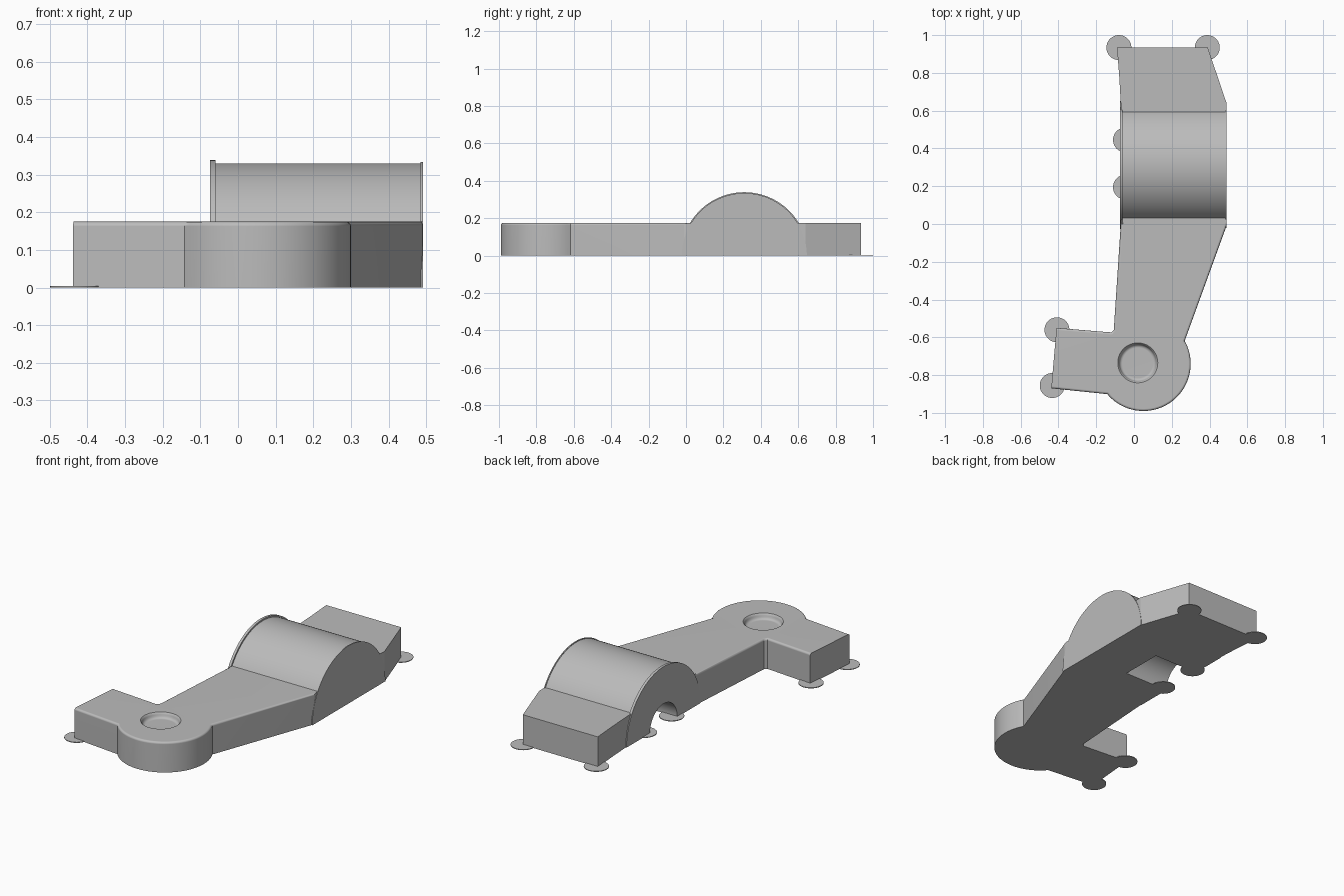
import bpy, bmesh, math
from mathutils import Matrix

cube = bpy.data.objects.get("Cube")
if cube:
    bpy.data.objects.remove(cube, do_unlink=True)

GREY = (0.5, 0.5, 0.5, 1)
grey = bpy.data.materials.new("plain grey")
grey.use_nodes = True
grey.diffuse_color = GREY
grey.node_tree.nodes["Principled BSDF"].inputs["Base Color"].default_value = GREY

SLAB_TOP = 0.175


def finish(bm, name):
    bmesh.ops.recalc_face_normals(bm, faces=bm.faces)
    mesh = bpy.data.meshes.new(name)
    bm.to_mesh(mesh)
    bm.free()
    obj = bpy.data.objects.new(name, mesh)
    bpy.context.collection.objects.link(obj)
    mesh.materials.append(grey)
    return obj


def prism(outline, z0, z1):
    """Extrude a plan outline upward."""
    bm = bmesh.new()
    base = bm.faces.new([bm.verts.new((x, y, z0)) for x, y in outline])
    top = bmesh.ops.extrude_face_region(bm, geom=[base], use_keep_orig=True)
    for v in top["geom"]:
        if isinstance(v, bmesh.types.BMVert):
            v.co.z = z1
    return bm


def arc(cx, cy, r, start, end, steps):
    angles = [math.radians(start + (end - start) * i / steps) for i in range(steps + 1)]
    return [(cx + r * math.cos(a), cy + r * math.sin(a)) for a in angles]


def half_round(name, r, x0, x1, base=0):
    """Half cylinder lying along x over the arch centre."""
    outline = arc(0, 0, r, 0, 180, 64)
    if base:
        outline += [(-r, base), (r, base)]
    bm = prism(outline, x0, x1)
    turn = Matrix(((0, 0, 1, 0), (1, 0, 0, 0.312), (0, 1, 0, 0), (0, 0, 0, 1)))
    bmesh.ops.transform(bm, matrix=turn, verts=bm.verts)
    return finish(bm, name)


def activate(obj):
    bpy.ops.object.select_all(action='DESELECT')
    obj.select_set(True)
    bpy.context.view_layer.objects.active = obj


def cut(obj, cutter):
    mod = obj.modifiers.new("cut", 'BOOLEAN')
    mod.operation, mod.solver, mod.object = 'DIFFERENCE', 'EXACT', cutter
    activate(obj)
    bpy.ops.object.modifier_apply(modifier=mod.name)
    bpy.data.objects.remove(cutter, do_unlink=True)


def smooth(obj):
    activate(obj)
    bpy.ops.object.shade_smooth_by_angle(angle=math.radians(35))
    mod = obj.modifiers.new("weighted normals", 'WEIGHTED_NORMAL')
    mod.keep_sharp = True


# Front arm: side block, round head and widening arm
arm_outline = [(-0.438, -0.87)]
arm_outline += arc(0.05, -0.74, 0.25, -140, 29, 40)
arm_outline += [(0.49, -0.01), (0.487, 0.05), (-0.068, 0.05), (-0.07, 0),
                (-0.107, -0.56), (-0.12, -0.574), (-0.41, -0.55)]
bm = prism(arm_outline, 0, SLAB_TOP)


def rounded(edge):
    a, b = (v.co for v in edge.verts)
    on_top = min(a.z, b.z) > SLAB_TOP - 0.001
    return on_top and max(a.y, b.y) < 0.01 and max(a.x, b.x) > -0.4


bmesh.ops.bevel(bm, geom=[e for e in bm.edges if rounded(e)], offset=0.012,
                segments=4, profile=0.5, affect='EDGES')
front_arm = finish(bm, "front_arm")

# Round dimple with a softened lip in the head
bm = bmesh.new()
rings = []
for r, z in [(0.08, 0.143), (0.09, 0.146), (0.096, 0.153), (0.098, 0.162),
             (0.101, 0.17), (0.106, SLAB_TOP), (0.106, 0.2)]:
    rings.append([bm.verts.new((x, y, z)) for x, y in arc(0.02, -0.735, r, 0, 360, 48)[:-1]])
for low, high in zip(rings, rings[1:]):
    for i in range(48):
        j = (i + 1) % 48
        bm.faces.new((low[i], low[j], high[j], high[i]))
bm.faces.new(rings[0])
bm.faces.new(rings[-1])
cut(front_arm, finish(bm, "dimple_cutter"))
smooth(front_arm)

# Rear block, tapering toward the back
finish(prism([(-0.068, 0.57), (0.487, 0.57), (0.49, 0.64), (0.39, 0.935),
              (-0.09, 0.935), (-0.078, 0.78), (-0.07, 0.64)], 0, SLAB_TOP), "rear_block")

# Barrel arch and its end plates, with a blind arched opening on one side
barrel = half_round("barrel_arch", 0.33, -0.065, 0.488)
rim = half_round("open_end_rim", 0.339, -0.075, -0.06)
for part in (barrel, rim):
    cut(part, half_round("opening_cutter", 0.125, -0.2, 0.21, -0.1))
    smooth(part)
smooth(half_round("closed_end_plate", 0.334, 0.485, 0.491))

# Thin round pads under the corners
pads = [(-0.08, 0.934), (0.388, 0.934), (-0.045, 0.445), (-0.045, 0.195),
        (-0.408, -0.56), (-0.433, -0.855)]
for n, (x, y) in enumerate(pads, 1):
    smooth(finish(prism(arc(x, y, 0.066, 0, 360, 40)[:-1], 0, 0.004), f"corner_pad_{n}"))
